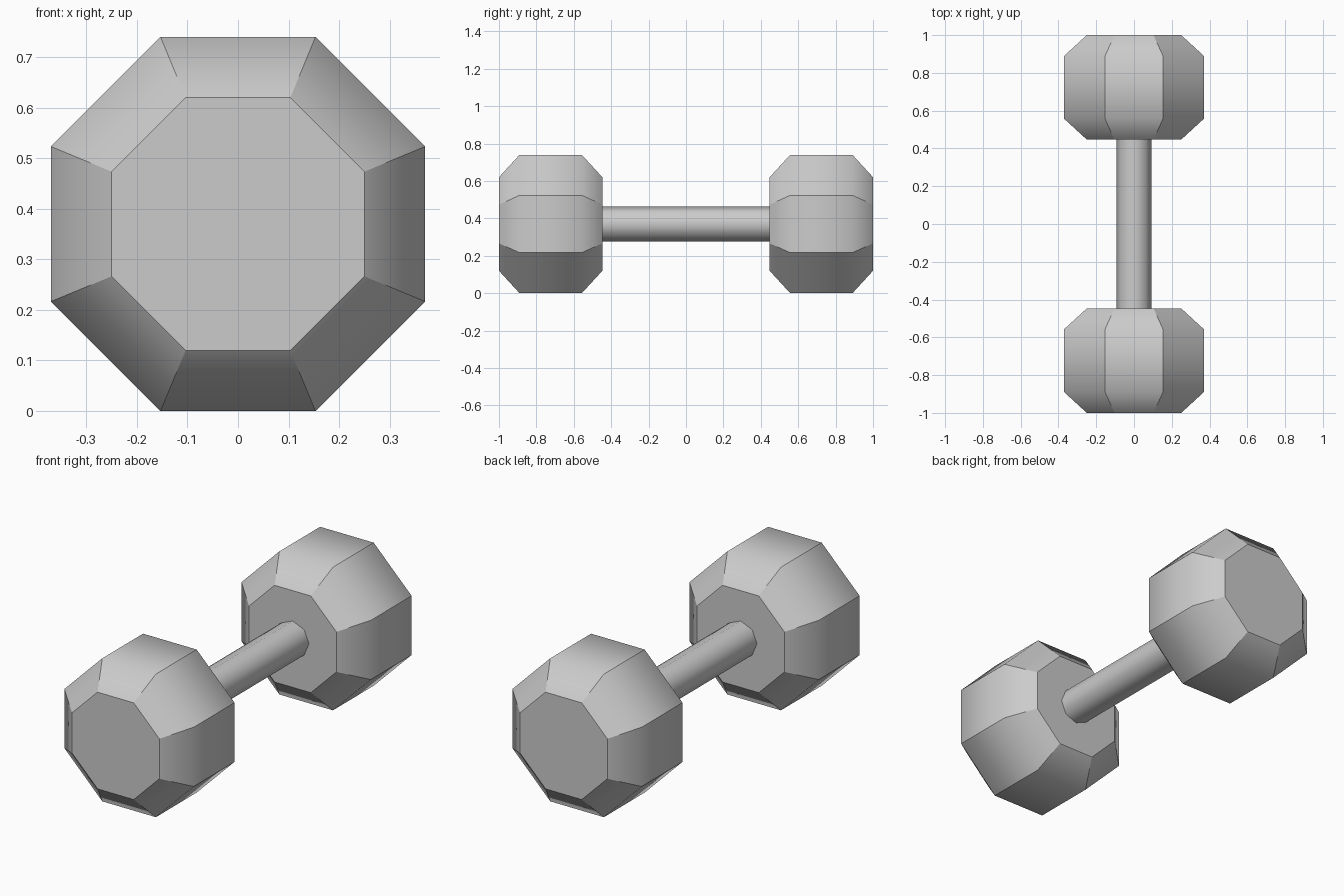
import bpy, bmesh, math

if "Cube" in bpy.data.objects:
    bpy.data.objects.remove(bpy.data.objects["Cube"])

CENTER_Z = 0.37


def octagonal_solid(name, profile, start_angle, sharp_sides):
    """Loft octagon rings given as (y, circumradius) and cap both ends."""
    bm = bmesh.new()
    rings = []
    for y, r in profile:
        ring = []
        for i in range(8):
            a = start_angle + i * math.pi / 4
            ring.append(bm.verts.new((r * math.cos(a), y, CENTER_Z + r * math.sin(a))))
        rings.append(ring)
    for a, b in zip(rings, rings[1:]):
        for i in range(8):
            j = (i + 1) % 8
            f = bm.faces.new((a[i], a[j], b[j], b[i]))
            f.smooth = True
            # Crisp corners between facets, soft along the length
            if sharp_sides:
                bm.edges.get((a[i], b[i])).smooth = False
    for ring in (rings[0], rings[-1]):
        cap = bm.faces.new(ring)
        for e in cap.edges:
            e.smooth = False
    bmesh.ops.recalc_face_normals(bm, faces=bm.faces)
    mesh = bpy.data.meshes.new(name)
    bm.to_mesh(mesh)
    bm.free()
    obj = bpy.data.objects.new(name, mesh)
    bpy.context.collection.objects.link(obj)
    return obj


# Weights: chamfered octagonal heads at both ends
corner = 1 / math.cos(math.pi / 8)
head = [(0.447, 0.25), (0.557, 0.37), (0.89, 0.37), (1.0, 0.25)]
for name, side in (("front_weight", -1), ("back_weight", 1)):
    octagonal_solid(name, [(side * y, r * corner) for y, r in head], math.pi / 8, True)

# Handle: slim smooth bar ending at the inner weight faces
octagonal_solid("handle", [(-0.45, 0.093), (0.45, 0.093)], 0, False)
